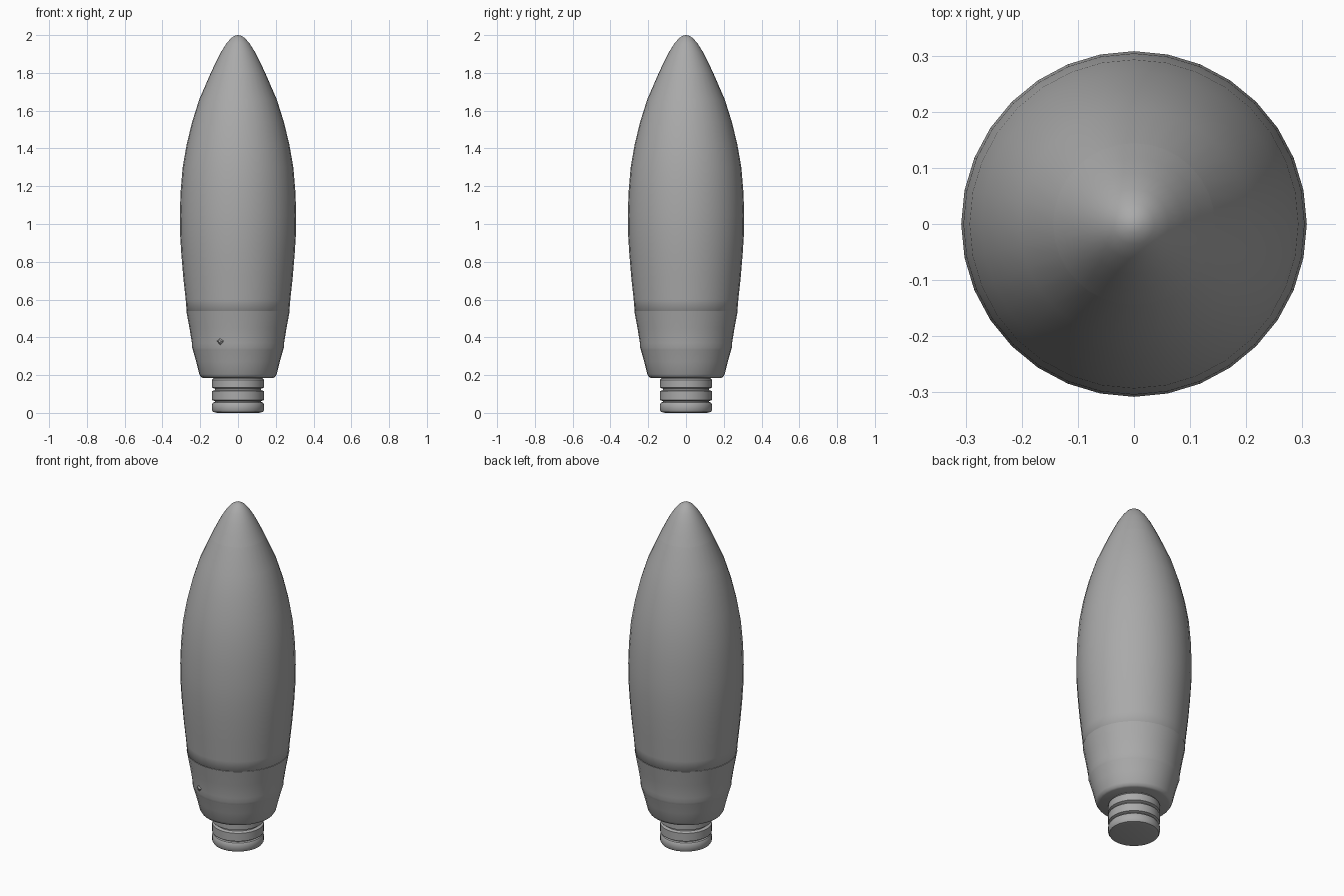
import bpy, bmesh, math
from mathutils import Vector

cube = bpy.data.objects.get("Cube")
if cube:
    bpy.data.objects.remove(cube)

SIDES = 32


def material(name, color):
    mat = bpy.data.materials.new(name)
    mat.use_nodes = True
    mat.diffuse_color = color
    mat.node_tree.nodes["Principled BSDF"].inputs["Base Color"].default_value = color
    return mat


grey = material("plain grey", (0.4, 0.4, 0.4, 1))


def finish(name, bm, angle):
    bmesh.ops.recalc_face_normals(bm, faces=bm.faces)
    mesh = bpy.data.meshes.new(name)
    bm.to_mesh(mesh)
    bm.free()
    mesh.materials.append(grey)
    obj = bpy.data.objects.new(name, mesh)
    bpy.context.collection.objects.link(obj)
    bpy.ops.object.select_all(action="DESELECT")
    obj.select_set(True)
    bpy.context.view_layer.objects.active = obj
    bpy.ops.object.shade_smooth_by_angle(angle=math.radians(angle))
    return obj


def lathe(name, profile, angle=35, creases=()):
    """Spin (radius, height) points round z; creases lists heights kept sharp."""
    bm = bmesh.new()
    verts = [bm.verts.new((r, 0, z)) for r, z in profile]
    edges = [bm.edges.new(pair) for pair in zip(verts, verts[1:])]
    bmesh.ops.spin(bm, geom=verts + edges, cent=(0, 0, 0), axis=(0, 0, 1),
                   angle=math.tau, steps=SIDES, use_duplicate=False)
    bmesh.ops.remove_doubles(bm, verts=bm.verts, dist=0.0005)
    obj = finish(name, bm, angle)
    for edge in obj.data.edges:
        heights = [obj.data.vertices[i].co.z for i in edge.vertices]
        if any(all(abs(h - c) < 0.001 for h in heights) for c in creases):
            edge.use_edge_sharp = True
    return obj


# Glass envelope, pointed at the top
lathe("glass_bulb", [
    (0.26, 0.53), (0.272, 0.54), (0.277, 0.6), (0.29, 0.72), (0.3, 0.84), (0.307, 0.95),
    (0.308, 1.05), (0.304, 1.17), (0.293, 1.3), (0.272, 1.42), (0.243, 1.54),
    (0.205, 1.66), (0.144, 1.8)], angle=60)

# Pointed cap
lathe("bulb_tip", [
    (0.144, 1.8), (0.118, 1.855), (0.09, 1.91), (0.062, 1.955),
    (0.036, 1.985), (0.016, 1.997), (0, 2)], angle=60)

# Tapered collar and cup under the glass
lathe("collar", [
    (0, 0.185), (0.185, 0.185), (0.196, 0.19), (0.205, 0.205), (0.221, 0.27),
    (0.238, 0.33), (0.243, 0.345), (0.244, 0.37), (0.257, 0.45), (0.274, 0.54),
    (0.26, 0.545)], angle=50, creases=(0.33, 0.54))

# Contact base with two grooves
lathe("contact_base", [
    (0, 0.005), (0.11, 0), (0.132, 0.005), (0.138, 0.015), (0.138, 0.045),
    (0.132, 0.055), (0.122, 0.058), (0.122, 0.063), (0.138, 0.068),
    (0.138, 0.115), (0.122, 0.121), (0.122, 0.128), (0.138, 0.134),
    (0.138, 0.175), (0.13, 0.182), (0.13, 0.19)], angle=40)

# Small pin on the collar front
bm = bmesh.new()
bmesh.ops.create_cone(bm, cap_ends=True, segments=4, radius1=0.024, radius2=0.008, depth=0.014)
pin = finish("collar_pin", bm, 30)
outward = Vector((-0.095, -0.228, 0))
pin.location = outward + Vector((0, 0, 0.38))
pin.rotation_euler = outward.to_track_quat("Z", "Y").to_euler()
